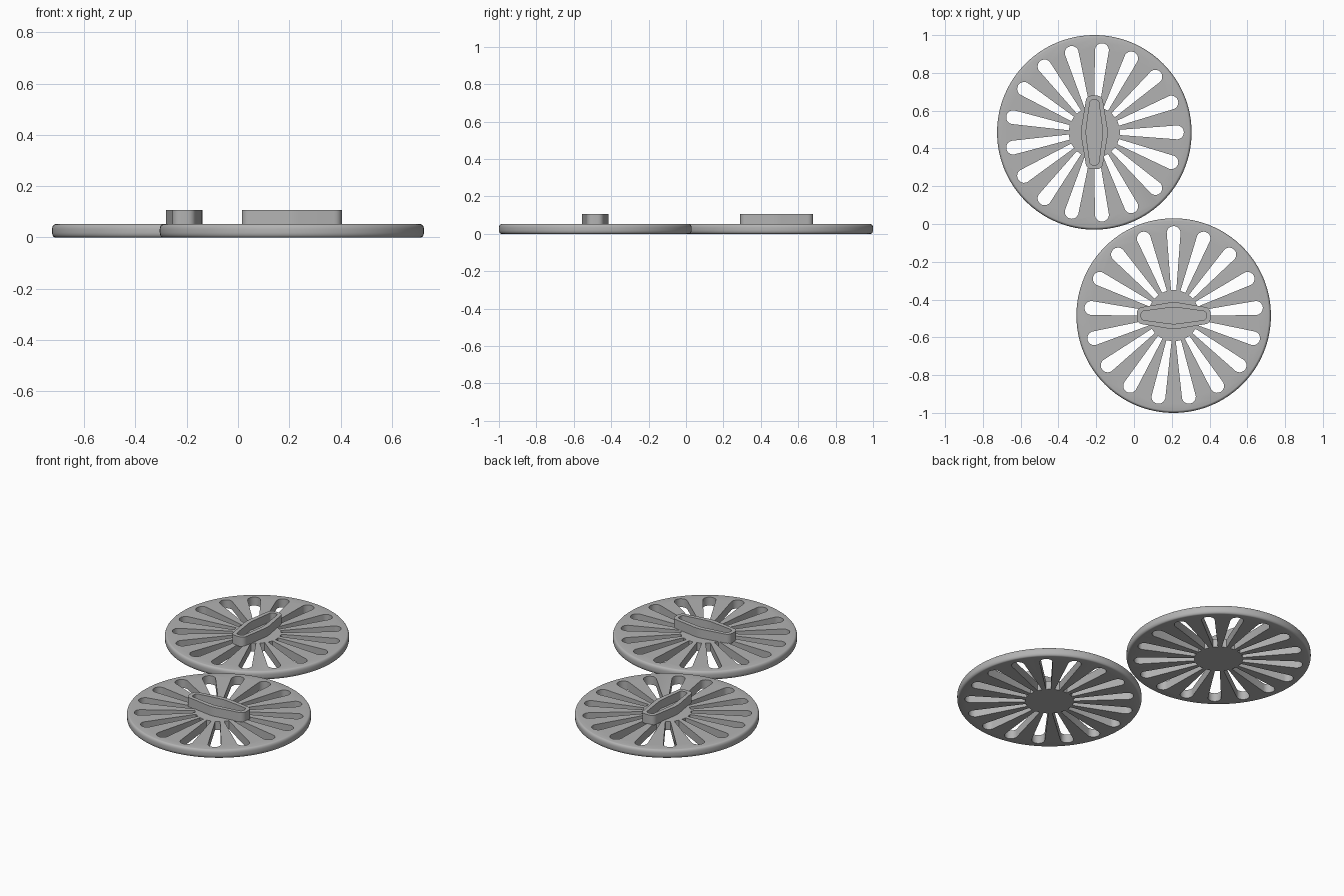
import bpy, bmesh, math
from mathutils import Matrix, Vector

if "Cube" in bpy.data.objects:
    bpy.data.objects.remove(bpy.data.objects["Cube"])

R, THICK, TOP = 0.515, 0.052, 0.107
SLOTS = 17

grey = bpy.data.materials.new("plain grey")
grey.diffuse_color = (0.45, 0.45, 0.45, 1)
grey.use_nodes = True
grey.node_tree.nodes["Principled BSDF"].inputs["Base Color"].default_value = grey.diffuse_color


def make_object(name, bm):
    bmesh.ops.recalc_face_normals(bm, faces=bm.faces)
    mesh = bpy.data.meshes.new(name)
    bm.to_mesh(mesh)
    bm.free()
    mesh.materials.append(grey)
    obj = bpy.data.objects.new(name, mesh)
    bpy.context.collection.objects.link(obj)
    return obj


def prism(bm, outline, z0, z1):
    """Closed prism from a flat outline."""
    low = [bm.verts.new((x, y, z0)) for x, y in outline]
    high = [bm.verts.new((x, y, z1)) for x, y in outline]
    n = len(outline)
    bm.faces.new(low[::-1])
    bm.faces.new(high)
    for i in range(n):
        j = (i + 1) % n
        bm.faces.new((low[i], low[j], high[j], high[i]))


def smooth(obj):
    bpy.ops.object.select_all(action='DESELECT')
    obj.select_set(True)
    bpy.context.view_layer.objects.active = obj
    bpy.ops.object.shade_smooth_by_angle(angle=math.radians(35))


def slotted_disc(name):
    # disc with a rounded rim, stacked as rings
    bm = bmesh.new()
    profile = []
    for i in range(6):
        a = math.pi / 2 * i / 5
        profile.append((R - 0.013 + 0.013 * math.sin(a), 0.02 - 0.02 * math.cos(a)))
    profile += [(r, THICK - z) for r, z in reversed(profile)]
    n = 128
    rings = [[bm.verts.new((r * math.cos(2 * math.pi * k / n),
                            r * math.sin(2 * math.pi * k / n), z))
              for k in range(n)] for r, z in profile]
    for a, b in zip(rings, rings[1:]):
        for k in range(n):
            j = (k + 1) % n
            bm.faces.new((a[k], a[j], b[j], b[k]))
    bm.faces.new(rings[0][::-1])
    bm.faces.new(rings[-1])
    disc = make_object(name, bm)

    # tapered slots with a round outer end
    bm = bmesh.new()
    tip, centre = 0.037, 0.437
    shape = [(0.135, -0.014)]
    shape += [(centre + tip * math.cos(a), tip * math.sin(a))
              for a in (math.radians(-85 + 17 * i) for i in range(11))]
    shape += [(0.135, 0.014)]
    for k in range(SLOTS):
        a = 2 * math.pi * k / SLOTS
        c, s = math.cos(a), math.sin(a)
        prism(bm, [(x * c - y * s, x * s + y * c) for x, y in shape], -0.1, 0.2)
    cutter = make_object("slot_cutter", bm)
    mod = disc.modifiers.new("slots", 'BOOLEAN')
    mod.operation, mod.solver, mod.object = 'DIFFERENCE', 'EXACT', cutter
    bpy.context.view_layer.objects.active = disc
    bpy.ops.object.modifier_apply(modifier=mod.name)
    bpy.data.objects.remove(cutter)
    smooth(disc)
    return disc


def grip_outline(mid, end, length, corner):
    """Long diamond-like outline along y with rounded end corners."""
    quarter = [(mid, 0.0), (mid - 0.002, 0.025)]
    for i in range(6):
        a = math.pi / 2 * i / 5
        quarter.append((end - corner + corner * math.cos(a),
                        length - corner + corner * math.sin(a)))
    half = quarter + [(-x, y) for x, y in reversed(quarter)]
    return half + [(-x, -y) for x, y in half[1:-1]]


def hollow_grip(name):
    outer = grip_outline(0.071, 0.046, 0.195, 0.032)
    inner = grip_outline(0.044, 0.024, 0.172, 0.016)
    bm = bmesh.new()
    n = len(outer)
    floor = THICK + 0.002

    def ring(outline, z):
        return [bm.verts.new((x, y, z)) for x, y in outline]
    loops = [ring(outer, THICK - 0.004), ring(outer, TOP),
             ring(inner, TOP), ring(inner, floor)]
    for a, b in zip(loops, loops[1:]):
        for k in range(n):
            j = (k + 1) % n
            bm.faces.new((a[k], a[j], b[j], b[k]))
    bm.faces.new(loops[0][::-1])
    bm.faces.new(loops[-1])
    grip = make_object(name, bm)
    smooth(grip)
    return grip


def centre_disc(name):
    # thin round plate on the pocket floor
    bm = bmesh.new()
    pts = [(0.043 * math.cos(2 * math.pi * k / 32),
            0.043 * math.sin(2 * math.pi * k / 32)) for k in range(32)]
    prism(bm, pts, THICK, THICK + 0.005)
    obj = make_object(name, bm)
    smooth(obj)
    return obj


# two matching covers, the front one turned a quarter
for side, x, y, turn in (("back", -0.21, 0.485, 0), ("front", 0.21, -0.485, math.pi / 2)):
    for obj in (slotted_disc(side + "_disc"), hollow_grip(side + "_grip"),
                centre_disc(side + "_centre_plate")):
        obj.data.transform(Matrix.Translation(Vector((x, y, 0))) @ Matrix.Rotation(turn, 4, 'Z'))
